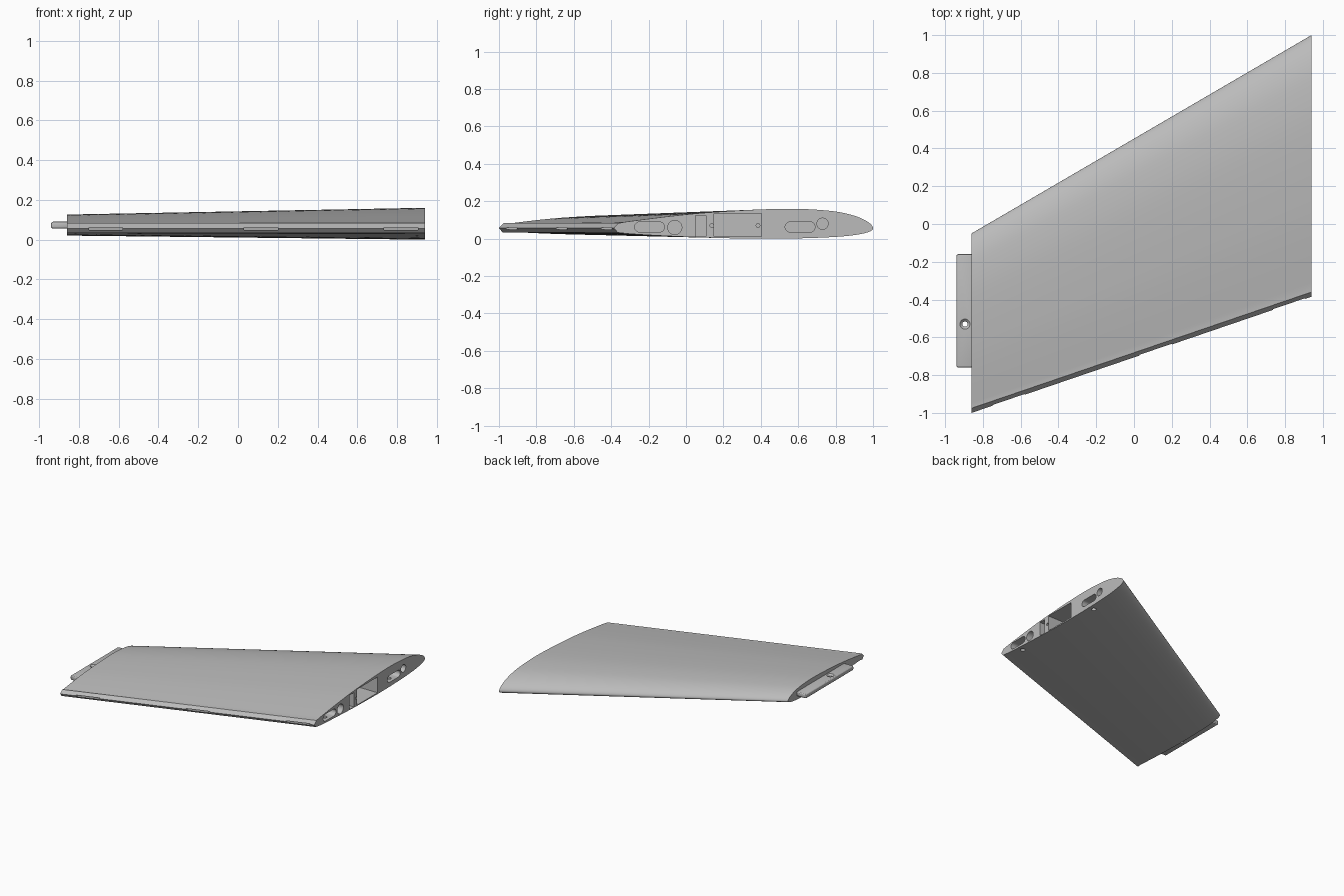
import bpy, bmesh, math
from mathutils import Vector

if "Cube" in bpy.data.objects:
    bpy.data.objects.remove(bpy.data.objects["Cube"])

grey = bpy.data.materials.new("light_grey")
grey.use_nodes = True
COLOUR = (0.50, 0.50, 0.50, 1)
grey.diffuse_color = COLOUR
grey.node_tree.nodes["Principled BSDF"].inputs["Base Color"].default_value = COLOUR

ROOT_X, TIP_X = 0.94, -0.86
MID_Z = 0.06


def make(name, bm):
    bmesh.ops.recalc_face_normals(bm, faces=bm.faces[:])
    mesh = bpy.data.meshes.new(name)
    bm.to_mesh(mesh)
    bm.free()
    ob = bpy.data.objects.new(name, mesh)
    bpy.context.collection.objects.link(ob)
    mesh.materials.append(grey)
    return ob


def loft(name, rings):
    """Solid through rings of equal length, capped at both ends."""
    bm = bmesh.new()
    vs = [[bm.verts.new(p) for p in ring] for ring in rings]
    n = len(vs[0])
    for a, b in zip(vs, vs[1:]):
        for i in range(n):
            j = (i + 1) % n
            bm.faces.new((a[i], a[j], b[j], b[i]))
    bm.faces.new(vs[0])
    bm.faces.new(vs[-1])
    return make(name, bm)


def pill(y0, y1, z0, z1, steps=10):
    """Outline in y, z with fully rounded ends; a circle if square."""
    r, zc = (z1 - z0) / 2, (z0 + z1) / 2
    pts = []
    for yc, start in ((y1 - r, -90), (y0 + r, 90)):
        for i in range(steps + 1):
            a = math.radians(start + 180 * i / steps)
            pts.append((yc + r * math.cos(a), zc + r * math.sin(a)))
    return pts[:-1] if y1 - y0 > 2 * r + 1e-4 else pts[:steps] + pts[steps + 1:-1]


def box(y0, y1, z0, z1):
    return [(y0, z0), (y1, z0), (y1, z1), (y0, z1)]


def prism_x(name, outline, x0, x1):
    return loft(name, [[(x, y, z) for y, z in outline] for x in (x0, x1)])


def post(name, x, y, levels):
    """Vertical turned shape from (radius, z) levels."""
    return loft(name, [[(x + r * math.cos(i * math.tau / 24), y + r * math.sin(i * math.tau / 24), z)
                        for i in range(24)] for r, z in levels])


def cut(target, cutter):
    mod = target.modifiers.new("cut", "BOOLEAN")
    mod.operation, mod.solver, mod.object = "DIFFERENCE", "EXACT", cutter
    bpy.context.view_layer.objects.active = target
    bpy.ops.object.modifier_apply(modifier=mod.name)
    bpy.data.objects.remove(cutter)


def smooth(ob):
    bpy.ops.object.select_all(action="DESELECT")
    ob.select_set(True)
    bpy.context.view_layer.objects.active = ob
    bpy.ops.object.shade_smooth_by_angle(angle=math.radians(25))


# Aerofoil: (chord fraction, height) over the top, round the nose, back below
FOIL = [(0.98, .085), (0.9, .1), (0.79, .119), (0.68, .135), (0.56, .147), (0.44, .156), (0.32, .16),
        (0.22, .155), (0.13, .142), (0.06, .117), (0.015, .085), (0, .056), (0.015, .037),
        (0.06, .022), (0.14, .01), (0.28, .002), (0.45, 0), (0.65, .006), (0.85, .018), (0.98, .03)]


def spline(pts, steps=4):
    """Smooth curve through the points."""
    p = [Vector(q) for q in pts]
    p = [2 * p[0] - p[1]] + p + [2 * p[-1] - p[-2]]
    out = []
    for a, b, c, d in zip(p, p[1:], p[2:], p[3:]):
        for i in range(steps):
            t = i / steps
            out.append(b + (c - a) * t / 2 + (2 * a - 5 * b + 4 * c - d) * t * t / 2
                       + (3 * b - a - 3 * c + d) * t ** 3 / 2)
    return out + [p[-2]]


def section(x, lead, trail, scale):
    ring = [(x, lead + (trail - lead) * f, MID_Z + (z - MID_Z) * scale) for f, z in spline(FOIL)]
    ring[0] = (x, trail + 0.025, 0.083)      # bevelled trailing edge
    ring[-1] = (x, trail + 0.02, 0.033)
    return ring + [(x, trail, 0.057)]


wing = loft("wing_panel", [section(ROOT_X, 1.0, -0.385, 1), section(TIP_X, -0.05, -1.0, 0.66)])

# Pockets in the root face: outline and depth
for outline, depth in [
        (pill(-0.275, -0.115, 0.035, 0.09), 0.1),
        (pill(0.53, 0.69, 0.035, 0.09), 0.1),
        (pill(-0.098, -0.022, 0.022, 0.098), 0.25),
        (pill(0.70, 0.76, 0.05, 0.11), 0.15),
        (box(0.052, 0.108, 0.012, 0.125), 0.25),
        (box(0.15, 0.405, 0.011, 0.135), 0.2),
        (pill(0.128, 0.148, 0.06, 0.08), 0.08),
        (pill(0.375, 0.395, 0.06, 0.08), 0.26)]:
    cut(wing, prism_x("pocket_cutter", outline, ROOT_X - depth, ROOT_X + 0.1))

# Screw holes under the root slots
for y in (-0.195, 0.61):
    cut(wing, post("screw_cutter", 0.895, y, [(0.018, -0.1), (0.018, 0.05)]))

# Hinge slots in the trailing edge
slope = (-0.385 + 1.0) / (ROOT_X - TIP_X)
for x in (-0.665, 0.115, 0.82):
    y = -1.0 + (x - TIP_X) * slope
    cut(wing, loft("hinge_cutter", [[(x + s * 0.085, y + s * 0.085 * slope + dy, z)
                                    for dy, z in box(-0.1, 0.06, 0.048, 0.061)] for s in (-1, 1)]))
smooth(wing)

# Tip tab with softened edges and a countersunk hole
tab = prism_x("tip_tab", box(-0.76, -0.16, 0.055, 0.09), -0.94, TIP_X + 0.01)
bev = tab.modifiers.new("round", "BEVEL")
bev.width, bev.segments = 0.01, 3
bpy.context.view_layer.objects.active = tab
bpy.ops.object.modifier_apply(modifier="round")
cut(tab, post("tab_hole_cutter", -0.895, -0.53, [(0.014, 0), (0.014, 0.078), (0.027, 0.0901), (0.027, 0.12)]))
smooth(tab)
